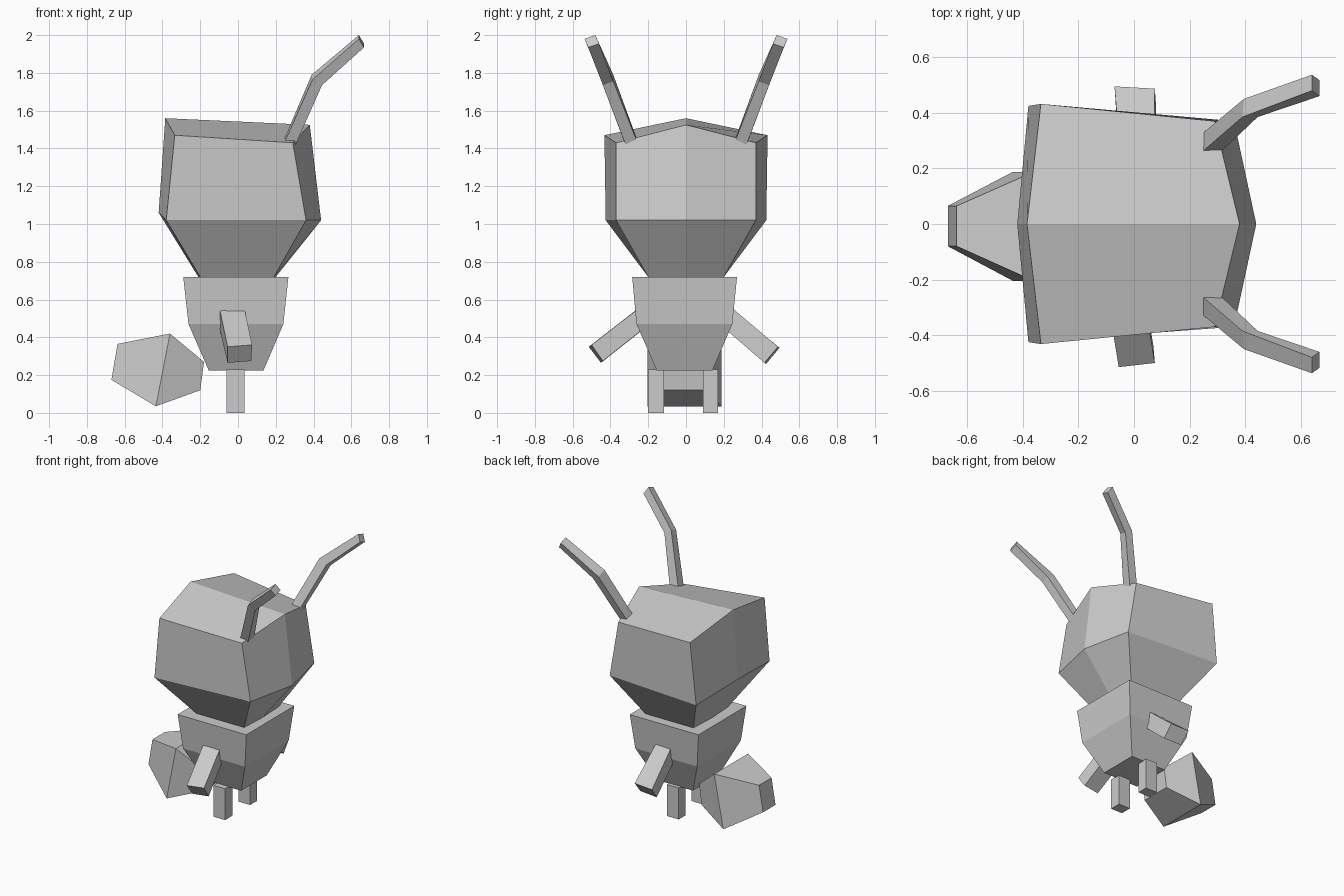
import bpy
import bmesh

if "Cube" in bpy.data.objects:
    bpy.data.objects.remove(bpy.data.objects["Cube"])

grey = bpy.data.materials.new("plain grey")
grey.diffuse_color = (0.6, 0.6, 0.6, 1)
grey.use_nodes = True
grey.node_tree.nodes["Principled BSDF"].inputs["Base Color"].default_value = grey.diffuse_color


def loft(name, rings):
    """Skin a stack of rings; six-sided end caps are split along the middle line."""
    bm = bmesh.new()
    loops = [[bm.verts.new(p) for p in ring] for ring in rings]
    n = len(loops[0])
    for a, b in zip(loops, loops[1:]):
        for i in range(n):
            j = (i + 1) % n
            bm.faces.new((a[i], a[j], b[j], b[i]))
    for cap in (loops[0], loops[-1]):
        if n == 6:
            bm.faces.new(cap[:4])
            bm.faces.new(cap[3:] + cap[:1])
        else:
            bm.faces.new(cap)
    bmesh.ops.recalc_face_normals(bm, faces=bm.faces)
    mesh = bpy.data.meshes.new(name)
    bm.to_mesh(mesh)
    bm.free()
    mesh.materials.append(grey)
    obj = bpy.data.objects.new(name, mesh)
    bpy.context.collection.objects.link(obj)
    return obj


def rect(x0, x1, y0, y1, z):
    return [(x0, y0, z), (x1, y0, z), (x1, y1, z), (x0, y1, z)]


def head_ring(front_mid, front_side, back_side, back_mid):
    """Six-sided ring symmetric in y; mids are (x, z), sides are (x, y, z)."""
    (fx, fz), (bx, bz) = front_mid, back_mid
    (sx, sy, sz), (tx, ty, tz) = front_side, back_side
    return [(fx, 0, fz), (sx, sy, sz), (tx, ty, tz),
            (bx, 0, bz), (tx, -ty, tz), (sx, -sy, sz)]


# Head: narrow neck, wide cheeks, ridged crown
loft("head", [
    head_ring((0.20, 0.72), (0.19, 0.20, 0.72), (-0.20, 0.20, 0.72), (-0.21, 0.72)),
    head_ring((0.44, 1.02), (0.36, 0.37, 1.02), (-0.38, 0.425, 1.02), (-0.42, 1.06)),
    head_ring((0.38, 1.525), (0.29, 0.37, 1.43), (-0.335, 0.432, 1.47), (-0.385, 1.56)),
])

# Body: tapered block
loft("body", [
    rect(-0.155, 0.135, -0.155, 0.14, 0.225),
    rect(-0.262, 0.24, -0.262, 0.245, 0.47),
    rect(-0.29, 0.267, -0.285, 0.27, 0.72),
])

# Legs
for name, y0, y1 in (("right_leg", -0.20, -0.116), ("left_leg", 0.09, 0.17)):
    loft(name, [rect(-0.06, 0.035, y0, y1, 0), rect(-0.06, 0.035, y0, y1, 0.23)])

# Arms: slanted bars pointing out and down
loft("right_arm", [
    [(-0.095, -0.27, 0.54), (0.035, -0.255, 0.55), (0.03, -0.20, 0.465), (-0.10, -0.21, 0.455)],
    [(-0.055, -0.515, 0.35), (0.075, -0.50, 0.36), (0.07, -0.44, 0.275), (-0.055, -0.45, 0.265)],
])
loft("left_arm", [
    [(-0.05, 0.25, 0.545), (0.07, 0.25, 0.55), (0.075, 0.19, 0.46), (-0.05, 0.19, 0.46)],
    [(-0.07, 0.495, 0.345), (0.075, 0.487, 0.35), (0.08, 0.415, 0.265), (-0.06, 0.425, 0.26)],
])


# Abdomen: faceted bulb behind the legs, lofted from the body to the tip
def slice_ring(low, high, y0, y1):
    (lx, lz), (hx, hz) = low, high
    return [(lx, y0, lz), (lx, y1, lz), (hx, y1, hz), (hx, y0, hz)]


loft("abdomen", [
    slice_ring((-0.20, 0.12), (-0.18, 0.27), -0.125, 0.105),
    slice_ring((-0.435, 0.035), (-0.36, 0.42), -0.205, 0.188),
    slice_ring((-0.67, 0.175), (-0.638, 0.365), -0.08, 0.065),
])

# Antennae: bent bars mirrored across y
antenna = [
    [(0.245, 0.26, 1.45), (0.245, 0.325, 1.43), (0.305, 0.32, 1.42), (0.31, 0.257, 1.43)],
    [(0.39, 0.385, 1.79), (0.395, 0.45, 1.765), (0.445, 0.44, 1.735), (0.445, 0.385, 1.755)],
    [(0.64, 0.48, 2.0), (0.64, 0.537, 1.98), (0.667, 0.518, 1.935), (0.667, 0.46, 1.955)],
]
for name, s in (("left_antenna", 1), ("right_antenna", -1)):
    loft(name, [[(x, s * y, z) for x, y, z in ring] for ring in antenna])
